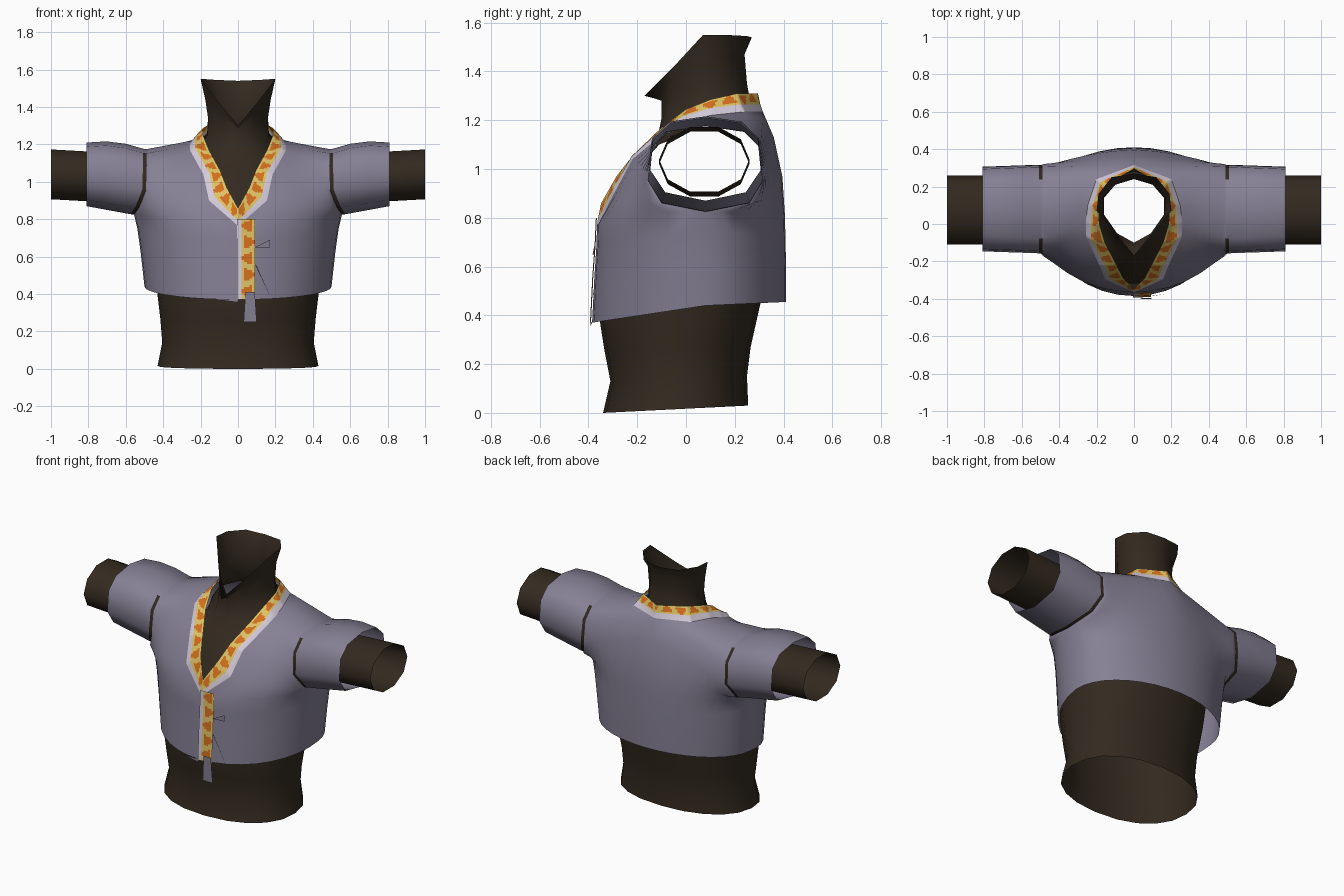
import bpy, bmesh, math
from mathutils import Vector

if "Cube" in bpy.data.objects:
    bpy.data.objects.remove(bpy.data.objects["Cube"])


def material(name, rgb):
    m = bpy.data.materials.new(name)
    m.use_nodes = True
    m.diffuse_color = (*rgb, 1)
    bsdf = m.node_tree.nodes["Principled BSDF"]
    bsdf.inputs["Base Color"].default_value = (*rgb, 1)
    bsdf.inputs["Roughness"].default_value = 0.9
    return m


SHIRT = material("lavender grey cloth", (0.235, 0.215, 0.295))
SKIN = material("dark brown skin", (0.033, 0.023, 0.014))
YELLOW = material("yellow trim", (0.73, 0.54, 0.13))
WHITE = material("pale lilac edging", (0.66, 0.6, 0.7))
ORANGE = material("orange spots", (0.66, 0.16, 0.012))


def lerp(a, b, t):
    return Vector(a).lerp(Vector(b), t)


def power(v, e):
    return math.copysign(abs(v) ** e, v)


def add_grid(bm, rows, closed=False, rule=None):
    """Skin a list of equal-length point rows; rule(row, column) picks the material."""
    vs = [[bm.verts.new(p) for p in r] for r in rows]
    n = len(rows[0])
    for j in range(len(rows) - 1):
        for i in range(n if closed else n - 1):
            k = (i + 1) % n
            f = bm.faces.new((vs[j][i], vs[j][k], vs[j + 1][k], vs[j + 1][i]))
            f.material_index = rule(j, i) if rule else 0


def finish(name, bm, materials, mirror=False, angle=50):
    bmesh.ops.remove_doubles(bm, verts=bm.verts, dist=0.0005)
    bmesh.ops.recalc_face_normals(bm, faces=bm.faces)
    me = bpy.data.meshes.new(name)
    bm.to_mesh(me)
    bm.free()
    for m in materials:
        me.materials.append(m)
    me.shade_smooth()
    me.set_sharp_from_angle(angle=math.radians(angle))
    ob = bpy.data.objects.new(name, me)
    bpy.context.collection.objects.link(ob)
    if mirror:
        mod = ob.modifiers.new("mirror", "MIRROR")
        mod.merge_threshold = 0.001


# Patterned ribbon: a yellow band of small faces with orange spots, plus a pale edge
BAND = 5


def ribbon_colour(j, i):
    if j == BAND:
        return 1
    spot, p = divmod(i, 8)
    depth = j if spot % 2 else BAND - 1 - j
    left, right = ((3, 5), (2, 6), (1, 6), (1, 7), (0, 0))[depth]
    return 2 if left <= p < right else 0


def ribbon(name, inner, border, outer, mirror=False):
    samples = []
    for i in range(len(inner) - 1):
        length = (Vector(border[i + 1]) - Vector(border[i])).length
        steps = max(2, round(length / .011))
        samples += [(i, k / steps) for k in range(steps)]
    samples.append((len(inner) - 2, 1))

    def along(path):
        return [lerp(path[i], path[i + 1], t) for i, t in samples]

    a, b = along(inner), along(border)
    rows = [[p.lerp(q, u / BAND) for p, q in zip(a, b)] for u in range(BAND + 1)]
    bm = bmesh.new()
    add_grid(bm, rows + [along(outer)], rule=ribbon_colour)
    finish(name, bm, [YELLOW, WHITE, ORANGE], mirror)


# Neckline trim from V tip to nape
inner = [(0, -.348, .86), (.06, -.285, .97), (.095, -.215, 1.06), (.155, -.1, 1.17),
         (.185, 0, 1.245), (.19, .1, 1.285), (.15, .21, 1.31), (0, .295, 1.31)]
border = [(0, -.362, .79), (.125, -.298, .92), (.155, -.225, 1.05), (.23, -.08, 1.18),
          (.23, 0, 1.22), (.222, .1, 1.25), (.18, .225, 1.265), (0, .305, 1.265)]
outer = [(0, -.365, .765), (.155, -.295, .9), (.185, -.22, 1.04), (.255, -.07, 1.165),
         (.258, .01, 1.195), (.247, .1, 1.22), (.2, .24, 1.235), (0, .315, 1.235)]
ribbon("neckline_trim", inner, border, outer, mirror=True)

# Front closure strip, offset to one side
closure = [(.37, -.394), (.55, -.385), (.69, -.375), (.80, -.37)]
ribbon("front_closure", *[[(x, y + abs(x) * .05, z) for z, y in closure]
                          for x in (.09, .018, -.005)])


# Shirt body: rows run from the centre line or neckline out to the side or armhole
def armhole(phi, side):
    s, c = math.sin(phi), math.cos(phi)
    return Vector((.488 + .068 * max(0, -s) ** 1.8, .08 + side * .24 * power(c, .65),
                   1.0 + .175 * power(s, .85)))


def cuff(phi, side):
    s, c = math.sin(phi), math.cos(phi)
    return Vector((.81, .08 + side * .23 * power(c, .75), 1.04 + .17 * power(s, .85)))


def panel_row(a, b, bulge=1, hem=False, n=9):
    """Bulge 1 rounds the row like a barrel; lower values run it level into the sleeve."""
    row = []
    for i in range(n + 1):
        t = math.pi / 2 * i / n
        s, c = math.sin(t), max(0, math.cos(t))
        f = bulge * c + (1 - bulge) * (1 + math.cos(math.pi * s)) / 2
        row.append(Vector((a[0] + (b[0] - a[0]) * s, b[1] + (a[1] - b[1]) * f,
                           a[2] + (b[2] - a[2]) * (1 - c if hem else s))))
    return row


angles = [math.radians(a) for a in (-90, -50, -12, 25, 58, 90)]
bulges = [1, .75, .4, .3, .3, .3]
side_low = [(.5, .08, .44), (.52, .08, .62), (.538, .08, .75)]
front_low = [(0, -.385, .37), (0, -.376, .55), (0, -.367, .69)]
back_low = [(0, .41, .455), (0, .41, .6), (0, .408, .72)]
back_up = [(0, .405, .82), (0, .395, .97), (0, .36, 1.13)] + outer[:4:-1]
bm = bmesh.new()
for side, low, up in ((-1, front_low, outer[:6]), (1, back_low, back_up)):
    rows = [panel_row(a, b, hem=True) for a, b in zip(low, side_low)]
    rows += [panel_row(a, armhole(p, side), k) for a, p, k in zip(up, angles, bulges)]
    add_grid(bm, rows)
finish("shirt_body", bm, [SHIRT], mirror=True)

# Sleeves with a dark seam band round the armhole, interrupted on the shoulder top
ring = [(p, -1) for p in angles] + [(p, 1) for p in angles[-2:0:-1]]
start = [armhole(*r) for r in ring]
end = [cuff(*r) for r in ring]
seam = [p + Vector((.02, 0, .002)) for p in start]
top = len(angles) - 1
bm = bmesh.new()
rows = [start, seam]
for t in (.3, .65, 1):
    rows.append([lerp(a, b, t) + Vector((0, 0, .02 * math.sin(math.pi * t) * (b.z > 1)))
                 for a, b in zip(seam, end)])
add_grid(bm, rows, closed=True, rule=lambda j, i: int(j == 0 and i not in (top - 1, top)))
finish("sleeves", bm, [SHIRT, SKIN], mirror=True)


# Bare arms, open tubes emerging from the cuffs
def arm_ring(x, z, n=10):
    return [(x, .075 + .185 * math.cos(2 * math.pi * i / n),
             z + .14 * math.sin(2 * math.pi * i / n)) for i in range(n)]


bm = bmesh.new()
add_grid(bm, [arm_ring(.64, 1.02), arm_ring(.82, 1.03), arm_ring(1, 1.04)], closed=True)
finish("arms", bm, [SKIN], mirror=True)


# Waist: open tube, slightly tilted at the bottom edge
def waist_ring(half, front, back, z_front, z_back, n=20):
    pts = []
    for i in range(n):
        a = 2 * math.pi * i / n
        s, c = power(math.sin(a), .9), power(math.cos(a), .9)
        pts.append((half * c, (front + back) / 2 + (back - front) / 2 * s,
                    (z_front + z_back) / 2 + (z_back - z_front) / 2 * s))
    return pts


bm = bmesh.new()
add_grid(bm, [waist_ring(.43, -.34, .255, 0, .03), waist_ring(.405, -.31, .25, .13, .15),
              waist_ring(.415, -.335, .265, .26, .27), waist_ring(.435, -.357, .31, .4, .47),
              waist_ring(.45, -.35, .33, .6, .62)], closed=True)
finish("waist", bm, [SKIN])

# Neck: half rows from the collar flare up to an open jaw edge
neck = [[(0, -.11, 1.16), (.1, -.09, 1.16), (.2, .03, 1.19), (.215, .13, 1.21), (.15, .235, 1.22), (0, .285, 1.22)],
        [(0, -.1, 1.21), (.09, -.07, 1.22), (.163, .04, 1.25), (.165, .14, 1.26), (.105, .23, 1.27), (0, .265, 1.27)],
        [(0, -.1, 1.28), (.09, -.05, 1.3), (.16, .05, 1.34), (.16, .14, 1.35), (.1, .22, 1.35), (0, .25, 1.35)],
        [(0, -.13, 1.29), (.09, -.05, 1.37), (.175, .06, 1.44), (.17, .14, 1.46), (.1, .21, 1.47), (0, .24, 1.47)],
        [(0, -.17, 1.3), (.1, -.05, 1.42), (.2, .07, 1.55), (.19, .16, 1.55), (.12, .25, 1.545), (0, .27, 1.54)]]
bm = bmesh.new()
add_grid(bm, neck)
# Chest skin seen inside the V opening
add_grid(bm, [neck[0][:4],
              [(0, -.17, 1.08), (.08, -.17, 1.08), (.17, -.07, 1.13), (.21, .08, 1.18)],
              [(0, -.25, .97), (.06, -.255, .97), (.12, -.215, 1.02), (.19, -.11, 1.1)],
              [(0, -.32, .85), (.05, -.31, .85), (.11, -.27, .9), (.16, -.2, 1.0)]])
finish("neck_and_chest", bm, [SKIN], mirror=True)

# Hanging tab and small loose ties beside the closure
bm = bmesh.new()
add_grid(bm, [[(.04, -.4, .41), (.09, -.4, .41)], [(.03, -.395, .25), (.1, -.395, .25)]])
for tri in ([(.09, -.383, .65), (.17, -.375, .69), (.17, -.375, .65)],
            [(.09, -.385, .56), (.1, -.385, .55), (.18, -.372, .37)],
            [(-.11, -.385, .37), (0, -.392, .375), (0, -.392, .355)]):
    bm.faces.new([bm.verts.new(p) for p in tri])
finish("hanging_ties", bm, [SHIRT])
